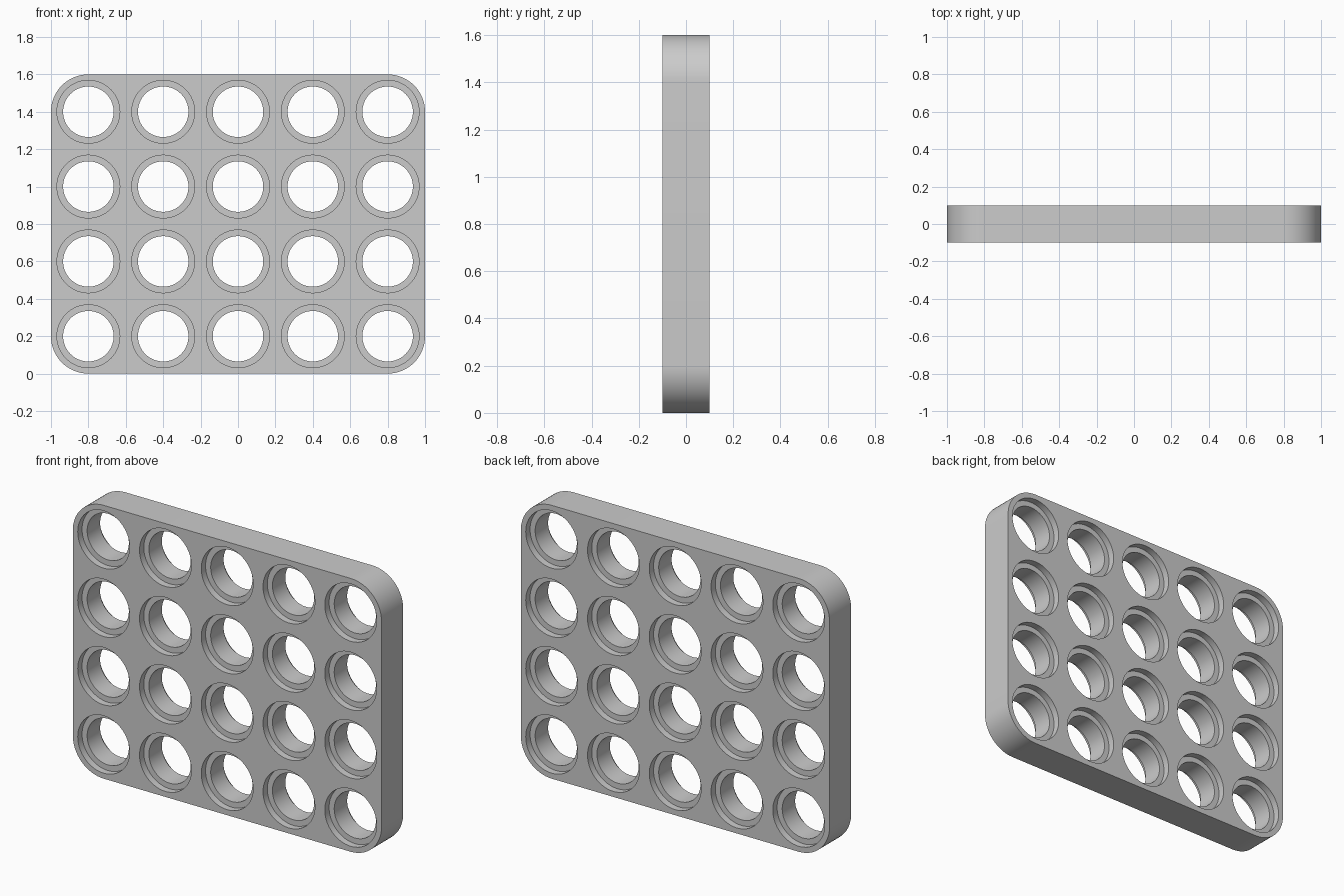
import bpy, bmesh
from math import sin, cos, pi

if "Cube" in bpy.data.objects:
    bpy.data.objects.remove(bpy.data.objects["Cube"])

PITCH, HALF_T = 0.4, 0.1           # hole spacing, half thickness
R_CORNER, R_HOLE, R_BORE, BORE_DEPTH = 0.2, 0.135, 0.168, 0.04
SEG = 64


def loft(bm, rings):
    """Skin closed rings of points and cap both ends."""
    loops = [[bm.verts.new(p) for p in ring] for ring in rings]
    for a, b in zip(loops, loops[1:]):
        n = len(a)
        for i in range(n):
            j = (i + 1) % n
            bm.faces.new((a[i], a[j], b[j], b[i]))
    bm.faces.new(loops[0][::-1])
    bm.faces.new(loops[-1])


def make_object(name, bm):
    bmesh.ops.recalc_face_normals(bm, faces=bm.faces)
    mesh = bpy.data.meshes.new(name)
    bm.to_mesh(mesh)
    bm.free()
    ob = bpy.data.objects.new(name, mesh)
    bpy.context.collection.objects.link(ob)
    return ob


# Plate: rounded rectangle outline, 2.0 x 1.6
outline = []
for k, (cx, cz) in enumerate([(0.8, 1.4), (-0.8, 1.4), (-0.8, 0.2), (0.8, 0.2)]):
    for i in range(17):
        a = (k + i / 16) * pi / 2
        outline.append((cx + R_CORNER * cos(a), cz + R_CORNER * sin(a)))
bm = bmesh.new()
loft(bm, [[(x, y, z) for x, z in outline] for y in (-HALF_T, HALF_T)])
plate = make_object("perforated_plate", bm)

# Hole cutters: through hole with a counterbore on both faces
step = HALF_T - BORE_DEPTH
profile = [(-HALF_T - 0.05, R_BORE), (-step, R_BORE), (-step, R_HOLE),
           (step, R_HOLE), (step, R_BORE), (HALF_T + 0.05, R_BORE)]
bm = bmesh.new()
for col in range(5):
    for row in range(4):
        cx, cz = (col - 2) * PITCH, 0.2 + row * PITCH
        loft(bm, [[(cx + r * cos(2 * pi * i / SEG), y, cz + r * sin(2 * pi * i / SEG))
                   for i in range(SEG)] for y, r in profile])
cutter = make_object("hole_cutter", bm)
cutter.hide_render = True

# Cut the holes, then drop the helper
mod = plate.modifiers.new("holes", "BOOLEAN")
mod.operation = "DIFFERENCE"
mod.solver = "EXACT"
mod.object = cutter
bpy.context.view_layer.objects.active = plate
plate.select_set(True)
bpy.ops.object.modifier_apply(modifier=mod.name)
bpy.data.objects.remove(cutter)
bpy.ops.object.shade_smooth_by_angle()
